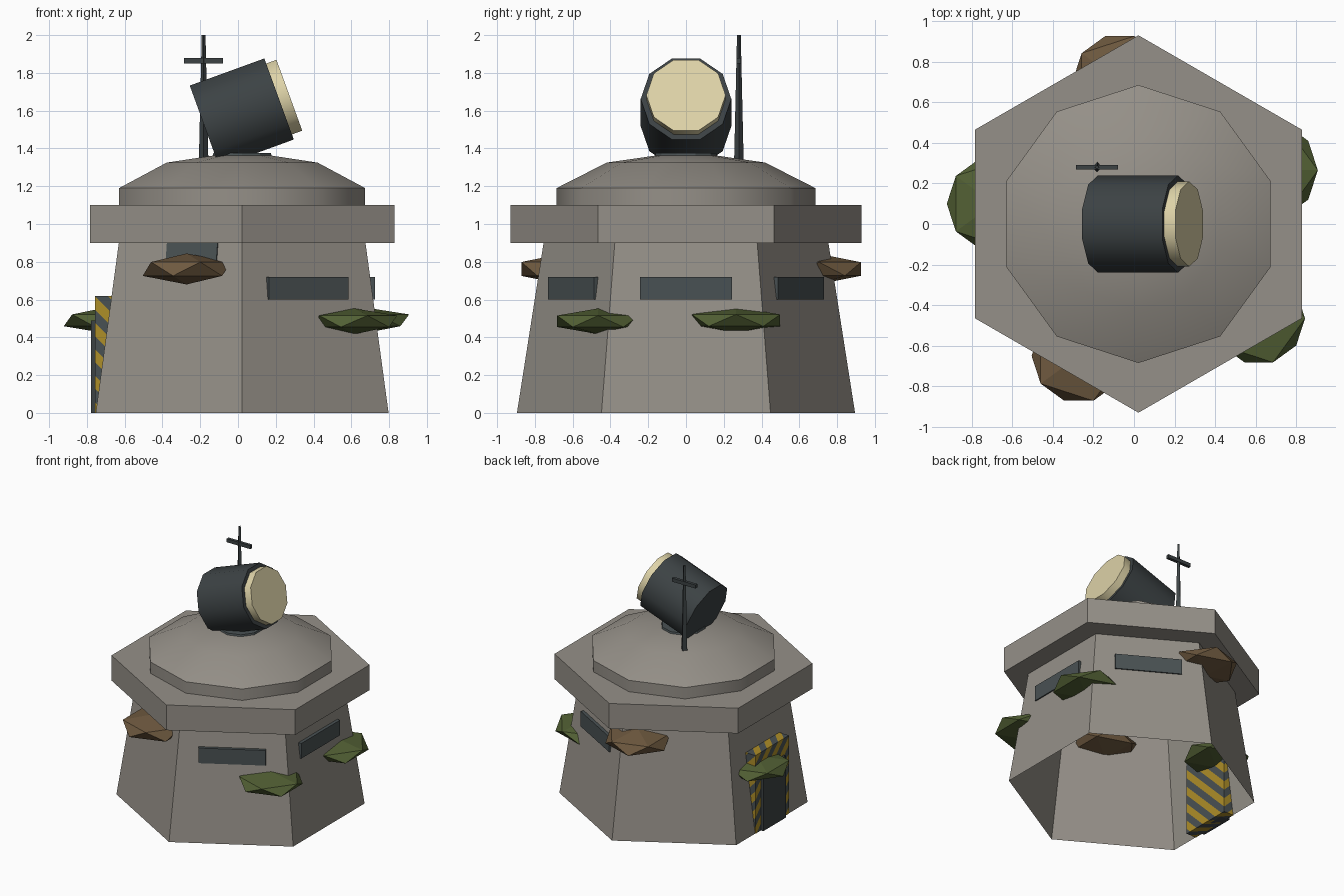
import bpy, bmesh, math
from mathutils import Matrix, Vector

if "Cube" in bpy.data.objects:
    bpy.data.objects.remove(bpy.data.objects["Cube"])

CX = 0.022          # the hexagonal tower sits slightly off centre


def material(name, rgb):
    m = bpy.data.materials.new(name)
    lin = [((c / 255 + 0.055) / 1.055) ** 2.4 for c in rgb]
    m.diffuse_color = (*lin, 1)
    m.use_nodes = True
    m.node_tree.nodes["Principled BSDF"].inputs["Base Color"].default_value = m.diffuse_color
    return m


CONCRETE = material("concrete", (149, 144, 136))
SLATE = material("slate", (73, 81, 83))
DARK = material("dark_metal", (60, 66, 68))
CREAM = material("cream", (222, 211, 168))
YELLOW = material("warning_yellow", (174, 142, 40))
GREEN = material("moss_green", (82, 96, 52))
BROWN = material("earth_brown", (110, 89, 63))


def finish(bm, name, mats, matrix=None, smooth=False):
    if matrix:
        bm.transform(matrix)
    bmesh.ops.recalc_face_normals(bm, faces=bm.faces)
    me = bpy.data.meshes.new(name)
    bm.to_mesh(me)
    bm.free()
    for m in mats:
        me.materials.append(m)
    ob = bpy.data.objects.new(name, me)
    bpy.context.collection.objects.link(ob)
    if smooth:
        bpy.ops.object.select_all(action='DESELECT')
        ob.select_set(True)
        bpy.context.view_layer.objects.active = ob
        bpy.ops.object.shade_smooth_by_angle(angle=math.radians(40))
    return ob


def loft(name, profile, sides, mat, matrix, caps=(True, True), smooth=False):
    """Stack of regular polygons (radius, z), one corner pointing to +y."""
    bm = bmesh.new()
    rings = []
    for r, z in profile:
        angles = [math.pi / 2 + 2 * math.pi * i / sides for i in range(sides)]
        rings.append([bm.verts.new((r * math.cos(a), r * math.sin(a), z)) for a in angles])
    for lo, hi in zip(rings, rings[1:]):
        for i in range(sides):
            j = (i + 1) % sides
            bm.faces.new((lo[i], lo[j], hi[j], hi[i]))
    if caps[0]:
        bm.faces.new(rings[0][::-1])
    if caps[1]:
        bm.faces.new(rings[-1])
    return finish(bm, name, [mat], matrix, smooth)


def box_bm(lo, hi):
    bm = bmesh.new()
    bmesh.ops.create_cube(bm, size=1)
    lo, hi = Vector(lo), Vector(hi)
    bm.transform(Matrix.Translation((lo + hi) / 2) @ Matrix.Diagonal((*(hi - lo), 1)))
    return bm


def box(name, lo, hi, mat, matrix=None):
    return finish(box_bm(lo, hi), name, [mat], matrix)


base = Matrix.Translation((CX, 0, 0))


def on_side(deg):
    """Frame whose +x points out of the tower side at this angle."""
    return base @ Matrix.Rotation(math.radians(deg), 4, 'Z')


# Tower: open-bottomed tapered walls, roof slab, shallow dome
loft("tower_walls", [(0.895, 0), (0.754, 0.9)], 6, CONCRETE, base, (False, False))
loft("roof_slab", [(0.93, 0.9), (0.93, 1.1)], 6, CONCRETE, base)
loft("roof_dome", [(0.685, 1.1), (0.685, 1.19), (0.42, 1.325), (0.15, 1.364), (0.05, 1.368)],
     10, CONCRETE, base, smooth=True)

# Slit windows on three sides
for name, deg in (("right", 0), ("back_right", 60), ("front_right", -60)):
    box("window_" + name, (0.645, -0.243, 0.60), (0.703, 0.243, 0.72), SLATE, on_side(deg))

# Slate panel under the slab on the front left side, lying on the sloped wall
tilt = Matrix.Translation((0.653, 0.075, 0.9)) @ Matrix.Rotation(-math.atan(0.122 / 0.9), 4, 'Y')
box("wall_panel", (-0.003, -0.155, -0.11), (0.006, 0.155, 0), SLATE, on_side(-120) @ tilt)

# Door frame with diagonal warning stripes, cut by parallel planes
bm = box_bm((-0.756, -0.21, 0), (-0.67, 0.21, 0.62))
STEP = 0.07
for k in range(-16, 9):
    bmesh.ops.bisect_plane(bm, geom=bm.verts[:] + bm.edges[:] + bm.faces[:],
                           plane_co=(0, 0, k * STEP), plane_no=(1, 1, 1))
for f in bm.faces:
    f.material_index = math.floor(sum(f.calc_center_median()) / STEP) % 2
finish(bm, "door_frame", [YELLOW, SLATE])
box("door", (-0.777, -0.14, 0), (-0.70, 0.14, 0.49), DARK)

# Searchlight: tilted drum with a cream lens on a low mount
loft("lamp_mount", [(0.18, 1.31), (0.16, 1.375)], 10, SLATE, base)
aim = Matrix.Translation((0.02, 0, 1.59)) @ Matrix.Rotation(math.radians(70), 4, 'Y')
loft("lamp_drum", [(0.24, -0.21), (0.24, 0.21)], 10, DARK, aim, smooth=True)
loft("lamp_lens", [(0.21, 0.20), (0.21, 0.268)], 10, CREAM, aim, smooth=True)

# Antenna mast and crossbar
loft("antenna_mast", [(0.026, 1.30), (0.01, 2.0)], 4, DARK, Matrix.Translation((-0.182, 0.28, 0)))
box("antenna_crossbar", (-0.287, 0.268, 1.85), (-0.08, 0.292, 1.878), DARK)

# Flattened faceted clumps stuck to the walls: x, y, z, radius, half height
clumps = [
    ("moss_left", -0.69, 0.10, 0.49, 0.26, 0.07, GREEN),
    ("moss_right", 0.66, 0.265, 0.49, 0.275, 0.07, GREEN),
    ("moss_front", 0.615, -0.465, 0.485, 0.255, 0.068, GREEN),
    ("dirt_front", -0.272, -0.65, 0.762, 0.26, 0.082, BROWN),
    ("dirt_back", -0.07, 0.705, 0.762, 0.26, 0.08, BROWN),
]
for name, x, y, z, r, h, mat in clumps:
    bm = bmesh.new()
    bmesh.ops.create_icosphere(bm, subdivisions=1, radius=1)
    finish(bm, name, [mat], Matrix.Translation((x, y, z)) @ Matrix.Diagonal((r, r, h, 1)))
